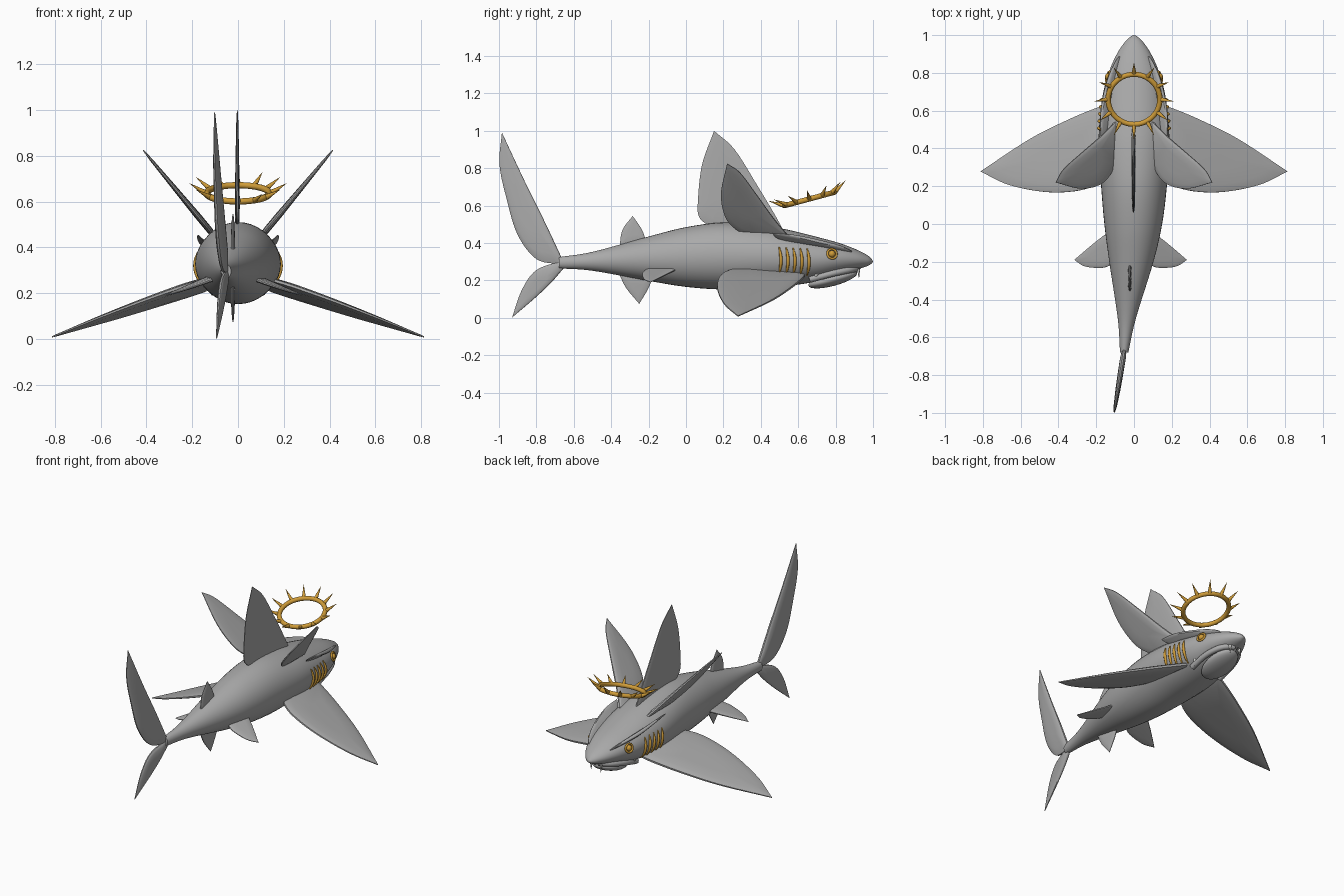
import bpy, bmesh, math
from mathutils import Vector, Matrix

if "Cube" in bpy.data.objects:
    bpy.data.objects.remove(bpy.data.objects["Cube"])


def material(name, rgb):
    m = bpy.data.materials.new(name)
    m.diffuse_color = (*rgb, 1)
    m.use_nodes = True
    m.node_tree.nodes["Principled BSDF"].inputs["Base Color"].default_value = m.diffuse_color
    return m


GREY = material("grey skin", (0.40, 0.40, 0.40))
GOLD = material("gold", (0.62, 0.33, 0.04))
WHITE = material("tooth white", (0.62, 0.62, 0.60))


def finish(name, bm, mat, angle=40):
    bmesh.ops.recalc_face_normals(bm, faces=bm.faces[:])
    me = bpy.data.meshes.new(name)
    bm.to_mesh(me)
    bm.free()
    ob = bpy.data.objects.new(name, me)
    bpy.context.collection.objects.link(ob)
    me.materials.append(mat)
    bpy.ops.object.select_all(action='DESELECT')
    ob.select_set(True)
    bpy.context.view_layer.objects.active = ob
    bpy.ops.object.shade_smooth_by_angle(angle=math.radians(angle))
    return ob


def spline(pts, n):
    """Smooth open path through points of any dimension."""
    p = [Vector(q) for q in pts]
    p = [2 * p[0] - p[1]] + p + [2 * p[-1] - p[-2]]
    out = []
    for i in range(1, len(p) - 2):
        a, b, c, d = p[i - 1:i + 3]
        for k in range(n):
            t = k / n
            out.append(0.5 * (2 * b + (c - a) * t + (2 * a - 5 * b + 4 * c - d) * t * t
                              + (3 * b - a - 3 * c + d) * t ** 3))
    return out + [p[-2]]


def bridge(bm, a, b):
    for i in range(len(a)):
        j = (i + 1) % len(a)
        bm.faces.new((a[i], a[j], b[j], b[i]))


# Body stations: y, centre x, top z, bottom z, half width
STATIONS = [
    (-0.68, -0.052, 0.325, 0.265, 0.022), (-0.5, -0.038, 0.353, 0.252, 0.048),
    (-0.2, -0.014, 0.435, 0.198, 0.117), (0.0, -0.004, 0.485, 0.166, 0.153),
    (0.2, 0, 0.51, 0.152, 0.174), (0.4, 0, 0.497, 0.16, 0.187),
    (0.55, 0, 0.47, 0.172, 0.182), (0.7, 0, 0.433, 0.195, 0.162),
    (0.82, 0, 0.40, 0.232, 0.127), (0.91, 0, 0.366, 0.258, 0.085),
    (0.97, 0, 0.335, 0.277, 0.043), (0.995, 0, 0.312, 0.292, 0.014)]
RINGS = [(q[0], *q[1:]) for q in map(list, (
    Vector(v) for v in spline(STATIONS, 6)))]


def skin(y, ang):
    """Point on the body at length y and angle above horizontal (right side)."""
    for a, b in zip(RINGS, RINGS[1:]):
        if a[0] <= y <= b[0]:
            t = (y - a[0]) / (b[0] - a[0])
            _, cx, top, bot, w = [u + (v - u) * t for u, v in zip(a, b)]
            return Vector((cx + w * math.cos(ang), y,
                           (top + bot) / 2 + (top - bot) / 2 * math.sin(ang)))


def skin_at_z(y, z):
    top, bot = skin(y, math.pi / 2).z, skin(y, -math.pi / 2).z
    return skin(y, math.asin(max(-1, min(1, (2 * z - top - bot) / (top - bot)))))


# Body
bm = bmesh.new()
loops = []
for y, cx, top, bot, w in RINGS:
    loops.append([bm.verts.new((cx + w * math.cos(a), y, (top + bot) / 2 + (top - bot) / 2 * math.sin(a)))
                  for a in (math.tau * k / 40 for k in range(40))])
for a, b in zip(loops, loops[1:]):
    bridge(bm, a, b)
bm.faces.new(loops[0])
nose = bm.verts.new((0, 1.0, 0.302))
for i in range(40):
    bm.faces.new((loops[-1][i], loops[-1][(i + 1) % 40], nose))
finish("body", bm, GREY, 60)


def fin(name, lead, trail, place, normal, t):
    """Lens-shaped fin: leading edge base to tip, trailing edge tip to base."""
    rim = spline(lead, 6) + spline(trail, 6)[1:]
    c = sum(rim, Vector((0, 0))) / len(rim)
    base = (rim[0] + rim[-1]) / 2
    far = max((p - base).length for p in rim)
    n = Vector(normal).normalized()
    bm = bmesh.new()

    def ring(k, h):
        out = []
        for p in rim:
            q = c + (p - c) * k
            taper = 1 - 0.65 * (q - base).length / far
            out.append(bm.verts.new(Vector(place(*q)) + n * (t * h * taper)))
        return out
    rings = [ring(k, h) for k, h in
             ((0.4, 1), (0.8, 0.9), (0.95, 0.55), (1, 0.3), (1, -0.3), (0.95, -0.55), (0.8, -0.9), (0.4, -1))]
    for a, b in zip(rings, rings[1:]):
        bridge(bm, a, b)
    for r in (rings[0], rings[-1]):
        bm.faces.new(r)
    return finish(name, bm, GREY, 35)


# Middle fins
fin("dorsal_fin", [(0.53, 0.45), (0.476, 0.55), (0.38, 0.71), (0.26, 0.9), (0.15, 1.0)],
    [(0.15, 1.0), (0.086, 0.82), (0.064, 0.63), (0.07, 0.54), (0.13, 0.485)],
    lambda y, z: (-0.003, y, z), (1, 0, 0), 0.013)
fin("rear_dorsal_fin", [(-0.21, 0.40), (-0.235, 0.47), (-0.285, 0.545)],
    [(-0.285, 0.545), (-0.34, 0.47), (-0.355, 0.38)],
    lambda y, z: (-0.022, y, z), (1, 0, 0), 0.012)
fin("anal_fin", [(-0.18, 0.22), (-0.2, 0.16), (-0.25, 0.075)],
    [(-0.25, 0.075), (-0.32, 0.16), (-0.36, 0.24)],
    lambda y, z: (-0.022, y, z), (1, 0, 0), 0.012)


def tail(y, z):
    return (-0.052 + (y + 0.67) * 0.16, y, z)


fin("upper_tail_fin", [(-0.665, 0.32), (-0.754, 0.51), (-0.861, 0.727), (-0.984, 0.99)],
    [(-0.984, 0.99), (-0.997, 0.82), (-0.957, 0.63), (-0.9, 0.445), (-0.8, 0.315), (-0.67, 0.285)],
    tail, (1, -0.16, 0), 0.018)
fin("lower_tail_fin", [(-0.655, 0.265), (-0.72, 0.19), (-0.807, 0.107), (-0.93, 0.002)],
    [(-0.93, 0.002), (-0.877, 0.15), (-0.8, 0.255), (-0.665, 0.305)],
    tail, (1, -0.16, 0), 0.016)


def tube(name, pts, radius, mat, taper=True):
    path = spline(pts, 5)
    bm = bmesh.new()
    loops = []
    for i, p in enumerate(path):
        d = (path[min(i + 1, len(path) - 1)] - path[max(i - 1, 0)]).normalized()
        u = d.cross(Vector((1, 0.13, 0.07))).normalized()
        v = d.cross(u)
        r = radius * (0.35 + 0.65 * math.sin(math.pi * i / (len(path) - 1)) if taper else 1)
        loops.append([bm.verts.new(p + r * (u * math.cos(a) + v * math.sin(a)))
                      for a in (math.tau * k / 10 for k in range(10))])
    for a, b in zip(loops, loops[1:]):
        bridge(bm, a, b)
    bm.faces.new(loops[0])
    bm.faces.new(loops[-1])
    finish(name, bm, mat)


def cone(name, base, tip, r, mat):
    d = Vector(tip) - Vector(base)
    bm = bmesh.new()
    rot = d.to_track_quat('Z', 'Y').to_matrix().to_4x4()
    bmesh.ops.create_cone(bm, cap_ends=True, segments=10, radius1=r, radius2=0.0005, depth=d.length,
                          matrix=Matrix.Translation(Vector(base) + d / 2) @ rot)
    finish(name, bm, mat)


def ball(name, loc, scale, tilt, mat):
    bm = bmesh.new()
    bmesh.ops.create_uvsphere(bm, u_segments=32, v_segments=16, radius=1,
                              matrix=Matrix.Translation(loc) @ Matrix.Rotation(tilt, 4, 'X')
                              @ Matrix.Diagonal((*scale, 1)))
    finish(name, bm, mat, 60)


def torus(name, mtx, R, r, mat, n=48):
    bm = bmesh.new()
    loops = [[bm.verts.new(mtx @ Vector(((R + r * math.cos(b)) * math.cos(a),
                                        (R + r * math.cos(b)) * math.sin(a), r * math.sin(b))))
              for b in (math.tau * k / 12 for k in range(12))]
             for a in (math.tau * j / n for j in range(n))]
    for i in range(n):
        bridge(bm, loops[i], loops[(i + 1) % n])
    finish(name, bm, mat, 60)


# Paired parts
for s, side in ((1, "right"), (-1, "left")):
    fin(side + "_upper_fin", [(0.545, 0.44), (0.47, 0.53), (0.38, 0.655), (0.29, 0.775), (0.22, 0.825)],
        [(0.22, 0.825), (0.187, 0.66), (0.215, 0.53), (0.29, 0.46), (0.36, 0.44)],
        lambda y, z: (s * (0.12 + (z - 0.47) * 0.83), y, z), (s, 0, -0.83), 0.017)
    fin(side + "_pectoral_fin", [(0.10, 0.64), (0.18, 0.62), (0.34, 0.555), (0.55, 0.45), (0.813, 0.278)],
        [(0.813, 0.278), (0.656, 0.205), (0.444, 0.168), (0.26, 0.185), (0.15, 0.25), (0.09, 0.36)],
        lambda x, y: (s * x, y, 0.265 - 0.37 * (x - 0.12) - 0.1 * (y - 0.28)), (0.35 * s, 0.1, 1), 0.024)
    fin(side + "_pelvic_fin", [(0.08, -0.02), (0.14, -0.06), (0.21, -0.115), (0.298, -0.19)],
        [(0.298, -0.19), (0.24, -0.225), (0.15, -0.232), (0.10, -0.215), (0.06, -0.2)],
        lambda x, y: (s * x - 0.018, y, 0.265 - 0.34 * (x - 0.1) + 0.08 * (y + 0.1)), (0.34 * s, 0, 1), 0.013)

    def brow(y, h):
        p = skin(y, 0.68)
        return (s * (p.x + 0.75 * h), y, p.z + 0.66 * h)
    fin(side + "_brow_ridge", [(0.89, -0.01), (0.87, 0.015), (0.75, 0.035), (0.58, 0.048), (0.46, 0.04)],
        [(0.46, 0.04), (0.48, 0.01), (0.52, -0.015)], brow, (-0.66 * s, 0, 0.75), 0.013)

    # Gills
    for i in range(5):
        y = 0.502 + 0.0375 * i
        pts = []
        for k in range(6):
            z = 0.378 - 0.143 * k / 5 - 0.002 * i
            p = skin_at_z(y + 0.01 * math.sin(math.pi * k / 5) * (-1 if k > 5 else 1) - 0.004, z)
            pts.append((s * (p.x + 0.002), p.y, p.z))
        tube(f"{side}_gill_{i + 1}", pts, 0.009, GOLD)

    # Eye with ring
    e = skin_at_z(0.78, 0.342)
    out = Vector((s, 0.3, 0.25)).normalized()
    centre = Vector((s * e.x, e.y, e.z))
    ball(side + "_eye", centre, (0.018, 0.019, 0.019), 0, GOLD)
    torus(side + "_eye_ring", Matrix.Translation(centre + out * 0.003)
          @ out.to_track_quat('Z', 'Y').to_matrix().to_4x4(), 0.026, 0.006, GOLD, 28)

    # Teeth
    cone(side + "_back_tooth", (s * 0.115, 0.697, 0.235), (s * 0.115, 0.69, 0.195), 0.011, WHITE)
    cone(side + "_front_tooth", (s * 0.035, 0.922, 0.262), (s * 0.035, 0.925, 0.212), 0.009, WHITE)

# Mouth
ball("lower_jaw", (0, 0.785, 0.207), (0.088, 0.135, 0.036), math.radians(15), GREY)
tube("upper_lip", [(-0.105, 0.66, 0.205), (-0.1, 0.78, 0.237), (-0.065, 0.875, 0.257), (0, 0.915, 0.265),
                   (0.065, 0.875, 0.257), (0.1, 0.78, 0.237), (0.105, 0.66, 0.205)], 0.018, GREY, False)

# Spiked halo
H = Matrix.Translation((0, 0.66, 0.636)) @ Matrix.Rotation(math.radians(15), 4, 'X')
torus("halo_ring", H, 0.137, 0.014, GOLD)
for i in range(12):
    a = math.tau * i / 12
    d = Vector((math.cos(a), math.sin(a), 0))
    cone(f"halo_spike_{i + 1}", H @ (d * 0.14), H @ (d * 0.212 + Vector((0, 0, 0.045))), 0.013, GOLD)
